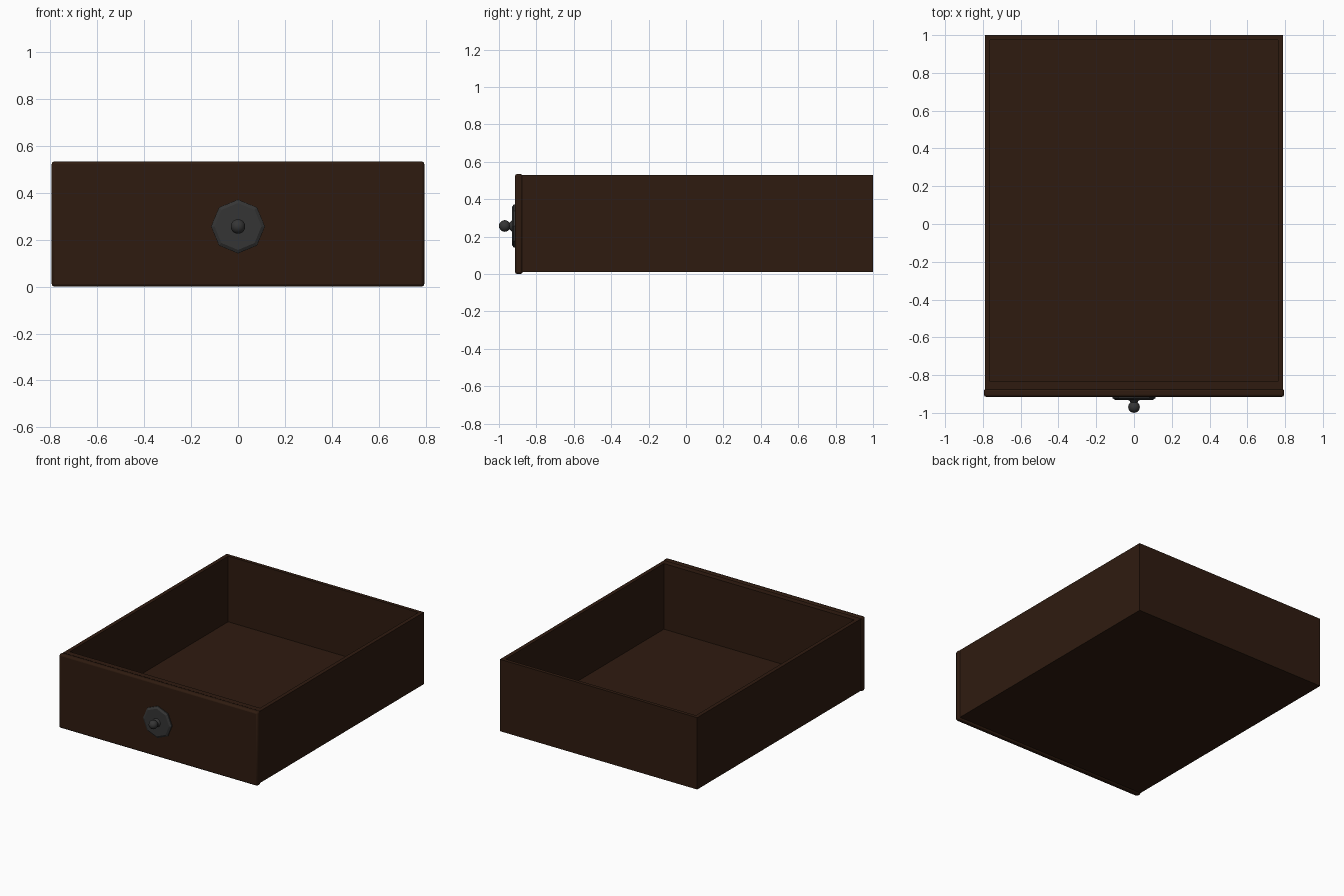
import bpy, bmesh, math
from mathutils import Matrix, Vector

if "Cube" in bpy.data.objects:
    bpy.data.objects.remove(bpy.data.objects["Cube"])


def material(name, rgb):
    m = bpy.data.materials.new(name)
    m.diffuse_color = (*rgb, 1)
    m.use_nodes = True
    m.node_tree.nodes["Principled BSDF"].inputs["Base Color"].default_value = m.diffuse_color
    return m


WOOD = material("dark_wood", (0.028, 0.011, 0.005))
IRON = material("dark_iron", (0.036, 0.036, 0.036))


def finish(name, bm, mat):
    bmesh.ops.recalc_face_normals(bm, faces=bm.faces)
    me = bpy.data.meshes.new(name)
    bm.to_mesh(me)
    bm.free()
    me.materials.append(mat)
    ob = bpy.data.objects.new(name, me)
    bpy.context.collection.objects.link(ob)
    return ob


def box(lo, hi):
    lo, hi = Vector(lo), Vector(hi)
    bm = bmesh.new()
    bmesh.ops.create_cube(bm, size=1, matrix=Matrix.Translation((lo + hi) / 2)
                          @ Matrix.Diagonal((*(hi - lo), 1)))
    return bm


def smooth(ob, degrees):
    bpy.ops.object.select_all(action='DESELECT')
    ob.select_set(True)
    bpy.context.view_layer.objects.active = ob
    bpy.ops.object.shade_smooth_by_angle(angle=math.radians(degrees))


def lathe(name, profile, sides, z):
    """Stack rings of (radius, y) around a front-facing axis at height z."""
    bm = bmesh.new()
    rings = []
    for r, y in profile:
        rings.append([bm.verts.new((r * math.cos(math.tau * i / sides), y,
                                    z + r * math.sin(math.tau * i / sides)))
                      for i in range(sides)])
    for a, b in zip(rings, rings[1:]):
        for i in range(sides):
            j = (i + 1) % sides
            bm.faces.new((a[i], a[j], b[j], b[i]))
    bm.faces.new(rings[0])
    bm.faces.new(rings[-1])
    return finish(name, bm, IRON)


# Open tray: inset the top face, then sink it to form the inner floor
bm = box((-0.79, -0.885, 0.01), (0.79, 1.0, 0.53))
top = max(bm.faces, key=lambda f: f.calc_center_median().z)
bmesh.ops.inset_region(bm, faces=[top], thickness=0.04)
for v in top.verts:
    v.co.y = 0.975 if v.co.y > 0 else -0.835
well = bmesh.ops.extrude_face_region(bm, geom=[top])["geom"]
for v in well:
    if isinstance(v, bmesh.types.BMVert):
        v.co.z = 0.055
if top.is_valid:
    bmesh.ops.delete(bm, geom=[top], context='FACES_ONLY')
finish("drawer_tray", bm, WOOD)

# Front panel with softened edges
panel = finish("front_panel", box((-0.795, -0.915, 0), (0.795, -0.873, 0.535)), WOOD)
bev = panel.modifiers.new("edge_rounding", 'BEVEL')
bev.width = 0.012
bev.segments = 2
smooth(panel, 35)

# Octagonal back plate, tapered stem and ball knob
Z = 0.257
lathe("knob_plate", [(0.115, -0.912), (0.115, -0.922), (0.10, -0.931)], 8, Z)
stem = lathe("knob_stem", [(0.034, -0.928), (0.022, -0.938), (0.013, -0.955)], 16, Z)
smooth(stem, 40)
bm = bmesh.new()
bmesh.ops.create_uvsphere(bm, u_segments=16, v_segments=10, radius=0.031,
                          matrix=Matrix.Translation((0, -0.969, Z)))
ball = finish("knob_ball", bm, IRON)
smooth(ball, 60)
